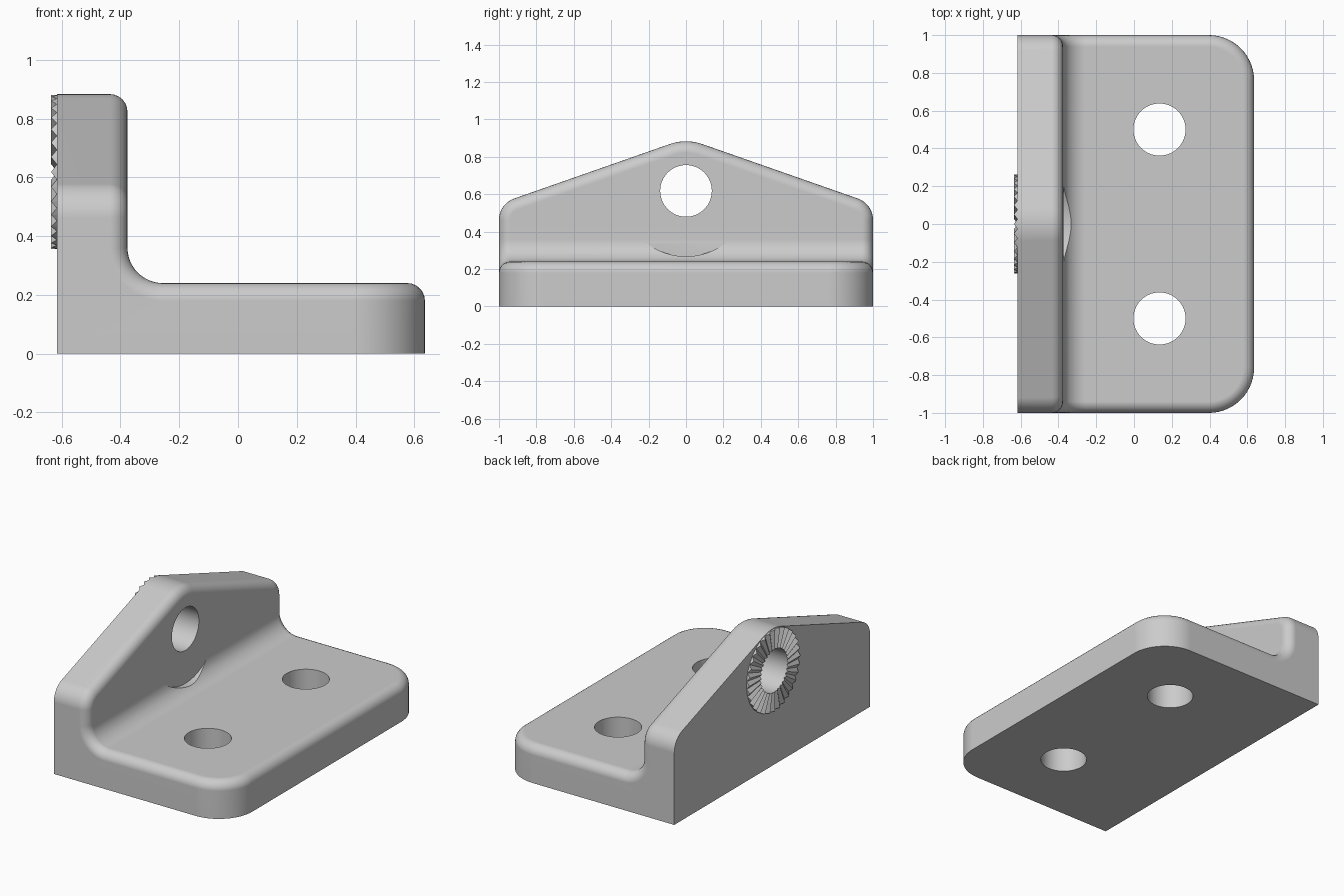
import bpy, bmesh
from math import sin, cos, pi, radians
from mathutils import Matrix

cube = bpy.data.objects.get("Cube")
if cube:
    bpy.data.objects.remove(cube, do_unlink=True)

BACK, FRONT, END = -0.616, -0.376, 0.636   # wall back, wall front, base end
BASE_H, HOLE_Z, HOLE_R = 0.24, 0.618, 0.138
APEX_R, CORNER_R, FILLET_R, BASE_R, EDGE_R = 0.265, 0.12, 0.12, 0.24, 0.06
SLOPE = radians(19.3)

grey = bpy.data.materials.new("light_grey")
grey.use_nodes = True
colour = (0.6, 0.6, 0.6, 1)
grey.diffuse_color = colour
grey.node_tree.nodes["Principled BSDF"].inputs["Base Color"].default_value = colour


def make_object(name, bm):
    bmesh.ops.recalc_face_normals(bm, faces=bm.faces)
    mesh = bpy.data.meshes.new(name)
    bm.to_mesh(mesh)
    bm.free()
    mesh.materials.append(grey)
    obj = bpy.data.objects.new(name, mesh)
    bpy.context.collection.objects.link(obj)
    return obj


def angles(start, end, n):
    return [start + (end - start) * i / n for i in range(n + 1)]


def mirrored(half):
    """Close a half outline with its mirror image across y."""
    return half + [(x, -y, z) for x, y, z in reversed(half)]


# Half outlines of the inner surface: wall edge, fillet, base edge
wall = [(FRONT, APEX_R * sin(a), HOLE_Z + APEX_R * cos(a)) for a in angles(0, SLOPE, 6)]
corner_y = 1 - CORNER_R + CORNER_R * sin(SLOPE)
corner_z = wall[-1][2] - (corner_y - wall[-1][1]) * sin(SLOPE) / cos(SLOPE) - CORNER_R * cos(SLOPE)
wall += [(FRONT, 1 - CORNER_R + CORNER_R * sin(a), corner_z + CORNER_R * cos(a))
         for a in angles(SLOPE, pi / 2, 10)]
fillet = [(FRONT + FILLET_R * (1 - cos(a)), 1, BASE_H + FILLET_R * (1 - sin(a)))
          for a in angles(0, pi / 2, 12)]
base = [(END - BASE_R + BASE_R * sin(a), 1 - BASE_R + BASE_R * cos(a), BASE_H)
        for a in angles(0, pi / 2, 14)]
wall_back = [(BACK, y, z) for x, y, z in wall]
base_low = [(x, y, 0) for x, y, z in base]
heel = (BACK, 1, 0)

# Bracket body
bm = bmesh.new()
cache = {}


def face(points, inner=False):
    verts = []
    for p in points:
        key = tuple(round(c, 5) + 0.0 for c in p)
        if key not in cache:
            cache[key] = bm.verts.new(p)
        if cache[key] not in verts:
            verts.append(cache[key])
    bm.faces.new(verts).material_index = int(inner)


face(mirrored(wall + fillet[:1]), True)
face(mirrored(fillet[-1:] + base), True)
for p, q in zip(fillet, fillet[1:]):
    face(mirrored([p, q]), True)
face(mirrored(wall_back + [heel]))
face(mirrored([heel] + base_low))
face(mirrored([base[-1], base_low[-1]]))
for side in (1, -1):
    def flip(points):
        return [(x, y * side, z) for x, y, z in points]
    face(flip([wall_back[-1], wall[-1]] + fillet + [base[0], base_low[0], heel]))
    for top, low in ((wall, wall_back), (base, base_low)):
        for i in range(len(top) - 1):
            face(flip([top[i], top[i + 1], low[i + 1], low[i]]))

# Round the rim where inner surface meets the outside
rim = [e for e in bm.edges if sum(f.material_index for f in e.link_faces) == 1]
bmesh.ops.recalc_face_normals(bm, faces=bm.faces)
bmesh.ops.bevel(bm, geom=rim, offset=EDGE_R, offset_type='OFFSET', segments=6,
                profile=0.5, affect='EDGES', clamp_overlap=False)
for f in bm.faces:
    f.material_index = 0
body = make_object("bracket_body", bm)


# Holes and washer clearance
def cut(location, radius, depth, along_x, segments=64):
    tool = bmesh.new()
    matrix = Matrix.Translation(location)
    if along_x:
        matrix = matrix @ Matrix.Rotation(pi / 2, 4, 'Y')
    bmesh.ops.create_cone(tool, cap_ends=True, segments=segments, radius1=radius,
                          radius2=radius, depth=depth, matrix=matrix)
    cutter = make_object("hole_cutter", tool)
    cutter.hide_render = True
    mod = body.modifiers.new("hole", 'BOOLEAN')
    mod.operation, mod.solver, mod.object = 'DIFFERENCE', 'EXACT', cutter
    bpy.context.view_layer.objects.active = body
    bpy.ops.object.modifier_apply(modifier=mod.name)
    bpy.data.objects.remove(cutter, do_unlink=True)


for y in (-0.5, 0.5):
    cut((0.135, y, 0.1), HOLE_R, 0.6, False)
cut((-0.5, 0, HOLE_Z), HOLE_R, 0.5, True)
cut((FRONT + 0.1515, 0, HOLE_Z), 0.35, 0.3, True, 96)

body.data.shade_smooth()
body.data.set_sharp_from_angle(angle=radians(30))
normals = body.modifiers.new("flat_face_normals", 'WEIGHTED_NORMAL')
normals.keep_sharp = True

# Ring of radial teeth around the hole on the wall's back
bm = bmesh.new()
TEETH, RING_R, PEAK = 32, 0.262, -0.636
DEPTH = PEAK - BACK
rows = []
for i in range(TEETH * 2):
    a = pi * i / TEETH
    row = []
    for radius, x in ((HOLE_R, BACK + 0.002), (HOLE_R, None), (RING_R, None), (RING_R, BACK + 0.002)):
        if x is None:
            x = PEAK if i % 2 == 0 else PEAK - DEPTH * 0.97 * radius / RING_R
        row.append(bm.verts.new((x, radius * sin(a), HOLE_Z + radius * cos(a))))
    rows.append(row)
for i, row in enumerate(rows):
    after = rows[(i + 1) % len(rows)]
    for j in range(4):
        k = (j + 1) % 4
        bm.faces.new((row[j], row[k], after[k], after[j]))
make_object("toothed_ring", bm)
